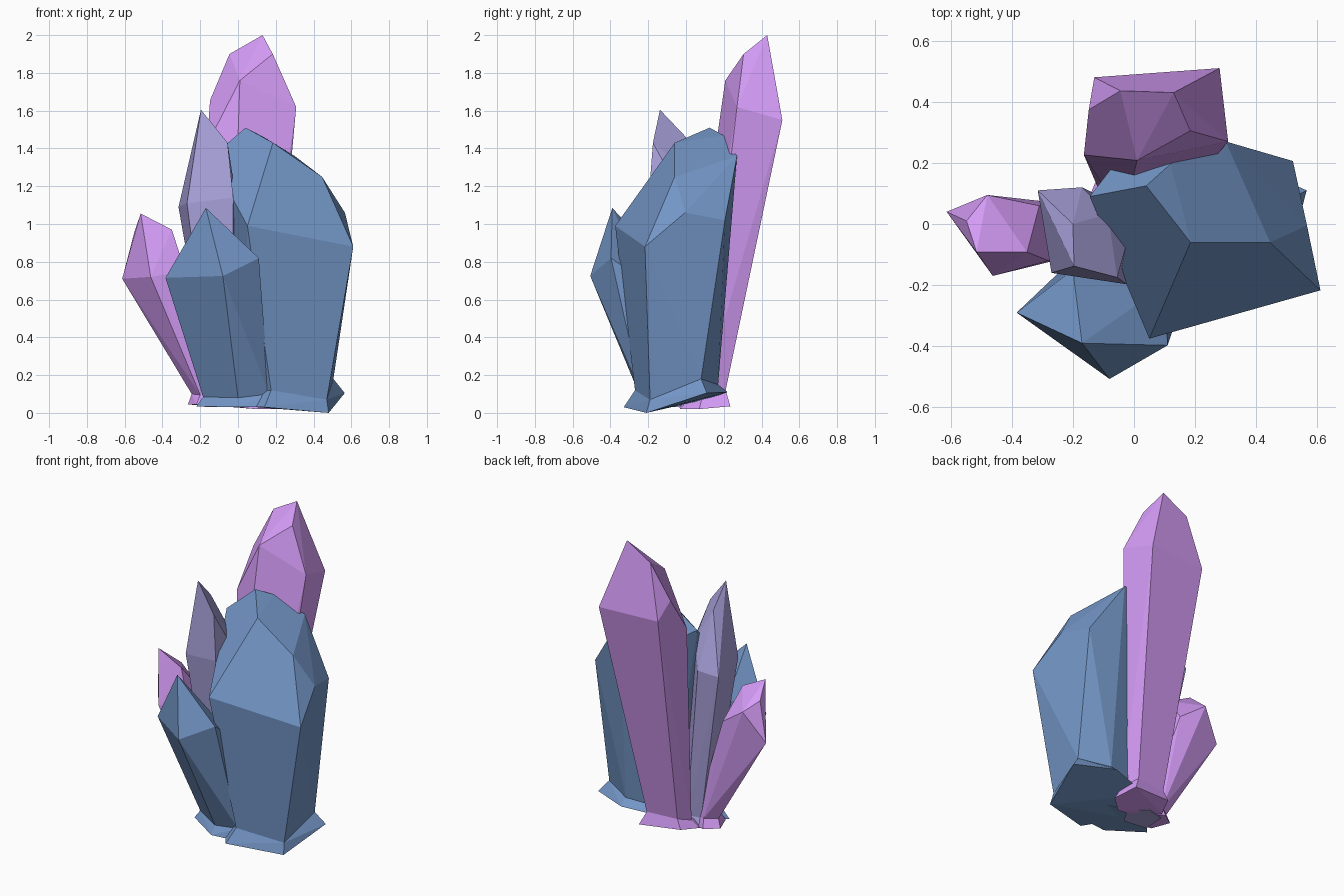
import bpy, bmesh

def material(name, rgb):
    m = bpy.data.materials.new(name)
    m.diffuse_color = (*rgb, 1)
    return m

BLUE = material("blue", (0.17, 0.30, 0.56))
PURPLE = material("purple", (0.68, 0.34, 0.95))
LAVENDER = material("lavender", (0.42, 0.38, 0.75))

def hull(bm, points):
    verts = [bm.verts.new(p) for p in points]
    out = bmesh.ops.convex_hull(bm, input=verts)
    stray = {g for g in out["geom_interior"] + out["geom_unused"] if isinstance(g, bmesh.types.BMVert)}
    bmesh.ops.delete(bm, geom=[v for v in stray if v.is_valid and not v.link_faces], context='VERTS')

def crystal(name, mat, foot, waist, crown):
    """Faceted shaft (waist to crown) standing on a flared foot."""
    bm = bmesh.new()
    hull(bm, waist + crown)
    hull(bm, waist + foot)
    # drop the hidden caps between shaft and foot
    ring = {tuple(round(c, 3) for c in p) for p in waist}
    caps = [f for f in bm.faces
            if all(tuple(round(c, 3) for c in v.co) in ring for v in f.verts)]
    bmesh.ops.delete(bm, geom=caps, context='FACES')
    bmesh.ops.remove_doubles(bm, verts=bm.verts, dist=0.001)
    bmesh.ops.dissolve_limit(bm, angle_limit=0.1, verts=bm.verts, edges=bm.edges)
    bmesh.ops.recalc_face_normals(bm, faces=bm.faces)
    me = bpy.data.meshes.new(name)
    bm.to_mesh(me)
    bm.free()
    me.materials.append(mat)
    bpy.context.collection.objects.link(bpy.data.objects.new(name, me))

# Broad blue crystal
crystal("broad_crystal", BLUE,
        [(.48, -.21, 0), (.565, .11, .105), (.32, .22, .11), (.02, .14, .08), (-.02, -.1, .04), (.14, -.33, .03)],
        [(.47, -.19, .07), (.505, .08, .18), (.32, .17, .15), (.04, .11, .12), (.02, -.08, .1), (.175, -.27, .12)],
        [(.61, -.217, .88), (.05, -.375, .99), (.566, -.005, 1.06), (.52, .206, 1.02), (.445, -.06, 1.25),
         (.185, -.06, 1.43), (.04, .125, 1.51), (.12, .197, 1.47), (.3, .27, 1.36), (-.145, .09, 1.35),
         (-.06, .2, 1.3)])

# Tall purple crystal at the back
crystal("tall_crystal", PURPLE,
        [(.21, .07, .02), (.18, .235, .035), (-.1, .2, .06), (-.15, .08, .04), (-.08, -.04, .04), (.1, -.03, .02)],
        [(.17, .09, .1), (.14, .21, .12), (-.07, .19, .12), (-.11, .1, .09), (-.03, .01, .08), (.1, .02, .08)],
        [(.308, .27, 1.62), (.28, .51, 1.55), (-.13, .48, 1.55), (-.148, .374, 1.655), (-.164, .226, 1.42),
         (0, .165, 1.46), (.01, .208, 1.76), (.184, .305, 1.9), (-.045, .436, 1.9), (.13, .43, 2)])

# Slim lavender crystal
crystal("slim_crystal", LAVENDER,
        [(-.18, -.1, .03), (-.02, -.12, .03), (.05, 0, .03), (-.05, .08, .03), (-.17, .05, .03)],
        [(-.14, -.08, .09), (-.03, -.09, .09), (.02, 0, .09), (-.05, .06, .09), (-.14, .04, .09)],
        [(-.27, -.16, 1.11), (-.025, -.197, 1.14), (-.02, -.05, 1.2), (-.17, .12, 1.1), (-.315, .11, 1.09),
         (-.2, 0, 1.46), (-.085, .033, 1.25), (-.055, -.175, 1.43), (-.196, -.138, 1.605)])

# Short blue crystal in front
crystal("front_crystal", BLUE,
        [(-.22, -.14, .035), (0, -.28, .03), (.17, -.26, .03), (.17, -.05, .04), (-.1, 0, .04)],
        [(-.185, -.13, .085), (0, -.24, .08), (.165, -.235, .1), (.14, -.07, .1), (-.1, -.02, .1)],
        [(-.384, -.29, .715), (-.08, -.507, .725), (.11, -.397, .82), (.1, -.2, .68), (-.2, -.15, .82),
         (-.17, -.39, 1.085)])

# Short purple crystal leaning left
crystal("leaning_crystal", PURPLE,
        [(-.265, .02, .045), (-.22, -.1, .045), (-.09, -.1, .03), (-.07, .03, .03), (-.18, .08, .04)],
        [(-.245, .01, .1), (-.2, -.08, .095), (-.1, -.08, .09), (-.09, .02, .09), (-.17, .06, .1)],
        [(-.613, .04, .71), (-.462, -.17, .72), (-.28, -.12, .75), (-.31, .06, .78), (-.48, .095, .9),
         (-.548, .01, .96), (-.35, -.092, .97), (-.515, -.092, 1.055)])
